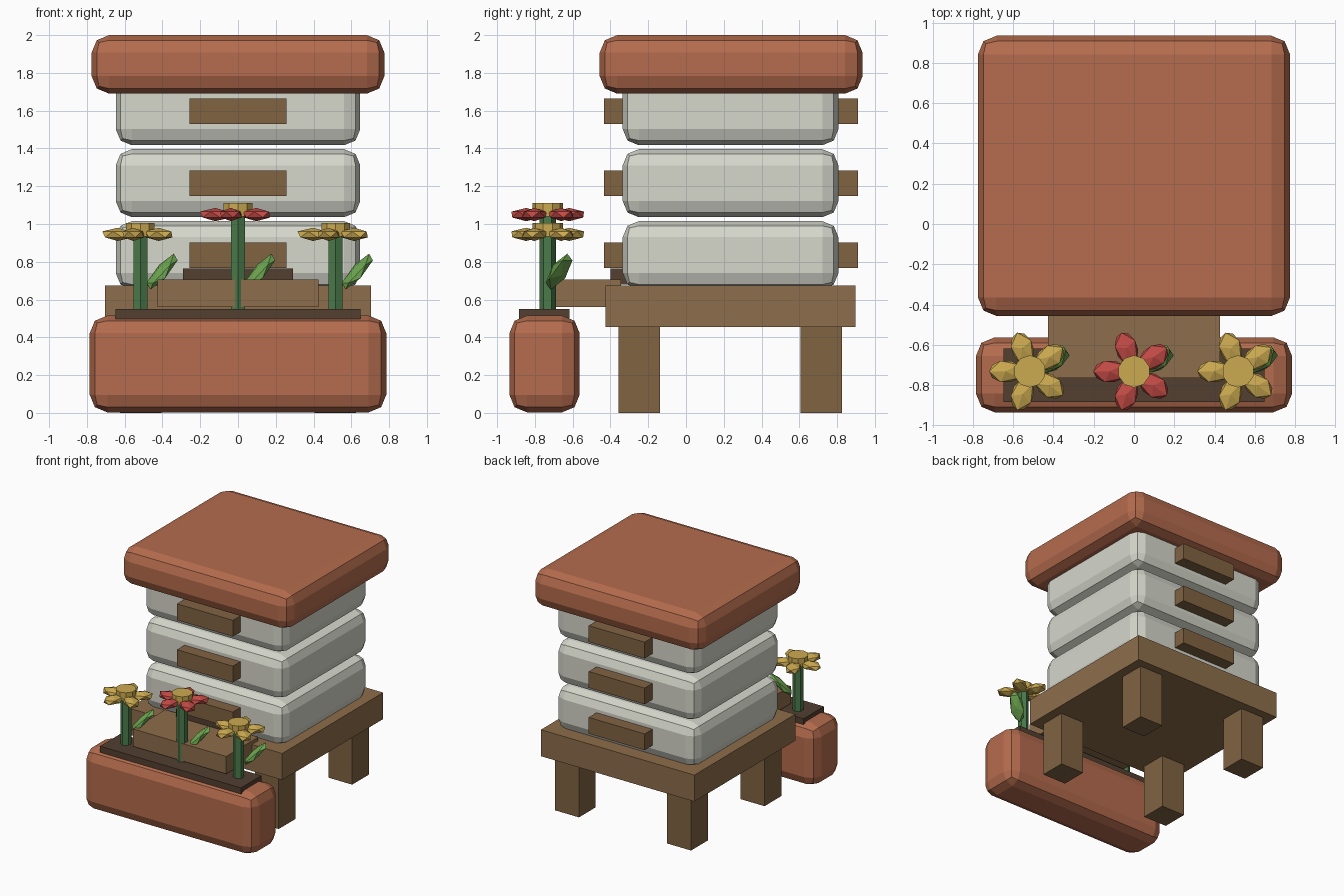
import bpy, math

if "Cube" in bpy.data.objects:
    bpy.data.objects.remove(bpy.data.objects["Cube"])

def mat(name, c):
    m = bpy.data.materials.new(name)
    m.diffuse_color = (*c, 1)
    m.use_nodes = True
    m.node_tree.nodes["Principled BSDF"].inputs["Base Color"].default_value = m.diffuse_color
    return m

CLAY = mat("terracotta", (0.46, 0.15, 0.075))
CREAM = mat("cream_paint", (0.67, 0.68, 0.60))
WOOD = mat("wood", (0.27, 0.155, 0.07))
LEGWOOD = mat("leg_wood", (0.22, 0.125, 0.055))
DARK = mat("dark_soil", (0.085, 0.05, 0.03))
STEM = mat("stem_green", (0.07, 0.2, 0.07))
LEAF = mat("leaf_green", (0.15, 0.37, 0.08))
YELLOW = mat("yellow_petal", (0.6, 0.4, 0.08))
RED = mat("red_petal", (0.55, 0.07, 0.06))

def finish(name, m):
    o = bpy.context.object
    o.name = name
    o.data.materials.append(m)
    return o

def box(name, m, x, y, z, bevel=0):
    """Box from (min, max) pairs, optionally with a two-step rounded edge."""
    bpy.ops.mesh.primitive_cube_add(size=1, location=[(a + b) / 2 for a, b in (x, y, z)])
    o = finish(name, m)
    o.scale = [b - a for a, b in (x, y, z)]
    bpy.ops.object.transform_apply(location=False, rotation=False, scale=True)
    if bevel:
        b = o.modifiers.new("bevel", 'BEVEL')
        b.width, b.segments = bevel, 2
    return o

def ico(name, m, loc, scale, rot):
    bpy.ops.mesh.primitive_ico_sphere_add(subdivisions=1, radius=1, location=loc, rotation=rot)
    finish(name, m).scale = scale

def cyl(name, m, loc_xy, z0, z1, r, sides):
    bpy.ops.mesh.primitive_cylinder_add(vertices=sides, radius=r, depth=z1 - z0,
                                        location=(*loc_xy, (z0 + z1) / 2))
    finish(name, m)

# Stand
box("stand_top", WOOD, (-0.705, 0.705), (-0.427, 0.897), (0.455, 0.675))
for sx in (-1, 1):
    for cy in (-0.248, 0.716):
        cx = sx * 0.515
        box("stand_leg", LEGWOOD, (cx - 0.11, cx + 0.11), (cy - 0.11, cy + 0.11), (0, 0.46))

# Stacked hive boxes with handles front and back
for i in range(3):
    z = 0.655 + 0.381 * i
    box("hive_box", CREAM, (-0.647, 0.647), (-0.335, 0.807), (z, z + 0.36), 0.085)
    for y in ((-0.435, -0.305), (0.78, 0.91)):
        box("handle", LEGWOOD, (-0.257, 0.257), y, (z + 0.112, z + 0.247))

# Roof
box("roof", CLAY, (-0.775, 0.775), (-0.457, 0.935), (1.69, 2.0), 0.093)

# Landing board and entrance
box("landing_board", WOOD, (-0.427, 0.427), (-0.765, -0.345), (0.56, 0.705))
box("entrance", DARK, (-0.29, 0.29), (-0.40, -0.31), (0.68, 0.765))

# Planter
box("planter", CLAY, (-0.785, 0.785), (-0.935, -0.563), (0.003, 0.515), 0.093)
box("soil", DARK, (-0.648, 0.648), (-0.885, -0.618), (0.49, 0.549))

# Flowers: stem, leaf, five petals and a centre disc
FY = -0.732
for x, z, petal in ((-0.517, 0.945, YELLOW), (0, 1.05, RED), (0.517, 0.945, YELLOW)):
    cyl("stem", STEM, (x, FY), 0.51, z, 0.0425, 6)
    ico("leaf", LEAF, (x + 0.115, FY + 0.06, 0.748), (0.135, 0.06, 0.03),
        (0, math.radians(-45), math.radians(35)))
    for k in range(5):
        a = math.pi + k * math.tau / 5
        ico("petal", petal, (x + 0.12 * math.cos(a), FY + 0.12 * math.sin(a), z),
            (0.092, 0.062, 0.035), (0, 0, a))
    cyl("flower_centre", YELLOW, (x, FY), z - 0.01, z + 0.06, 0.08, 10)
